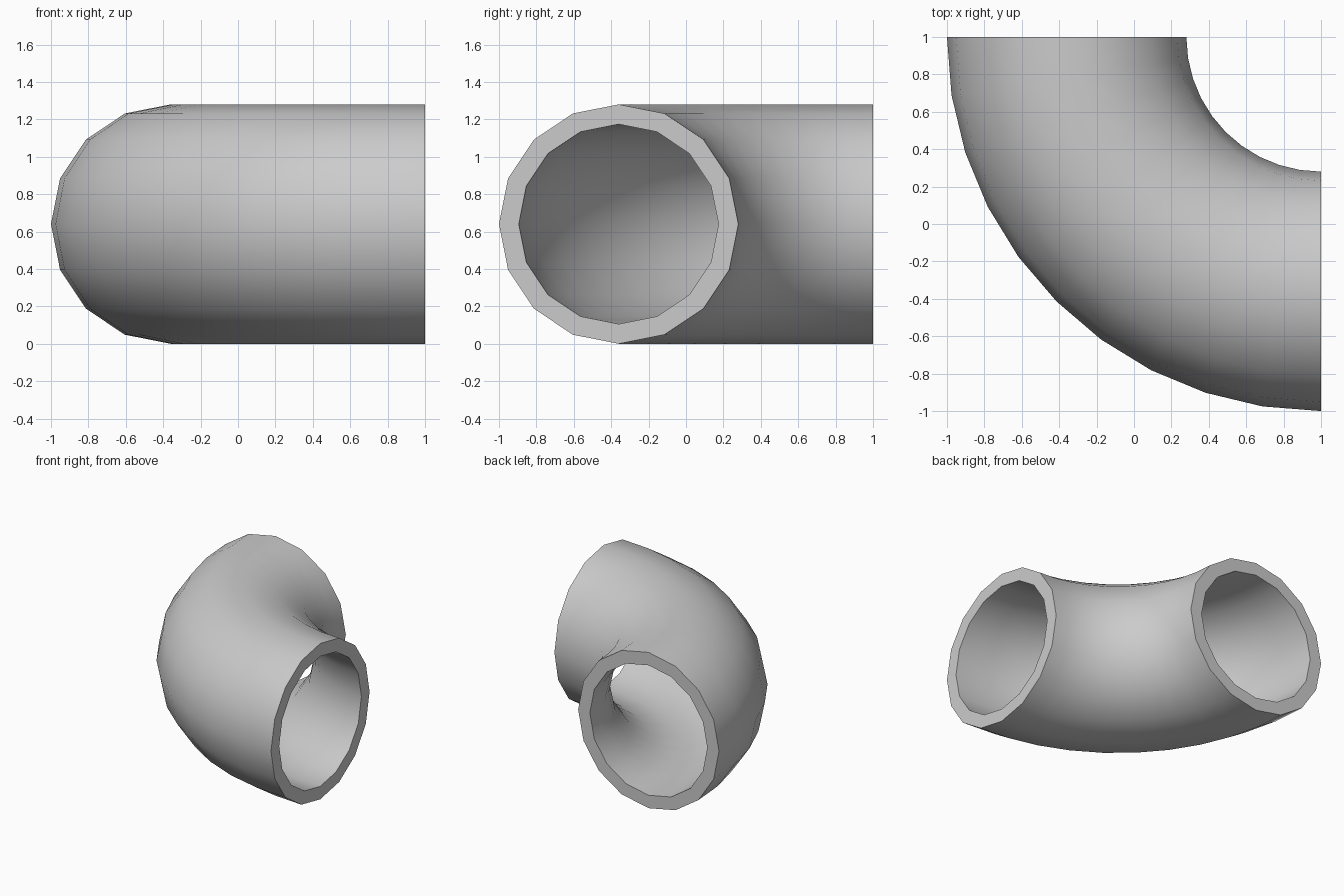
import bpy, bmesh
from math import sin, cos, pi, radians

if "Cube" in bpy.data.objects:
    bpy.data.objects.remove(bpy.data.objects["Cube"])

BEND_R, OUTER, INNER = 1.36, 0.64, 0.534   # bend radius, pipe radii
SIDES, STEPS = 16, 10                      # round the pipe, along the bend
CX, CY = 1.0, 1.0                          # centre of the bend

bm = bmesh.new()


def ring(radius, sweep):
    """One circular section of the pipe at a bend angle."""
    verts = []
    for i in range(SIDES):
        a = 2 * pi * i / SIDES
        r = BEND_R + radius * cos(a)
        verts.append(bm.verts.new((CX + r * cos(sweep), CY + r * sin(sweep),
                                   OUTER + radius * sin(a))))
    return verts


def bridge(a, b):
    for i in range(SIDES):
        j = (i + 1) % SIDES
        bm.faces.new((a[i], a[j], b[j], b[i]))


# Outer and inner pipe walls, swept through a quarter turn
angles = [pi + pi / 2 * s / STEPS for s in range(STEPS + 1)]
outer = [ring(OUTER, t) for t in angles]
inner = [ring(INNER, t) for t in angles]
for wall in (outer, inner):
    for a, b in zip(wall, wall[1:]):
        bridge(a, b)

# Flat annular rims at both open ends
bridge(outer[0], inner[0])
bridge(outer[-1], inner[-1])
bmesh.ops.recalc_face_normals(bm, faces=bm.faces)

mesh = bpy.data.meshes.new("pipe_elbow")
bm.to_mesh(mesh)
bm.free()
elbow = bpy.data.objects.new("pipe_elbow", mesh)
bpy.context.collection.objects.link(elbow)

# Smooth walls, crisp rims
bpy.context.view_layer.objects.active = elbow
elbow.select_set(True)
bpy.ops.object.shade_smooth_by_angle(angle=radians(40))
